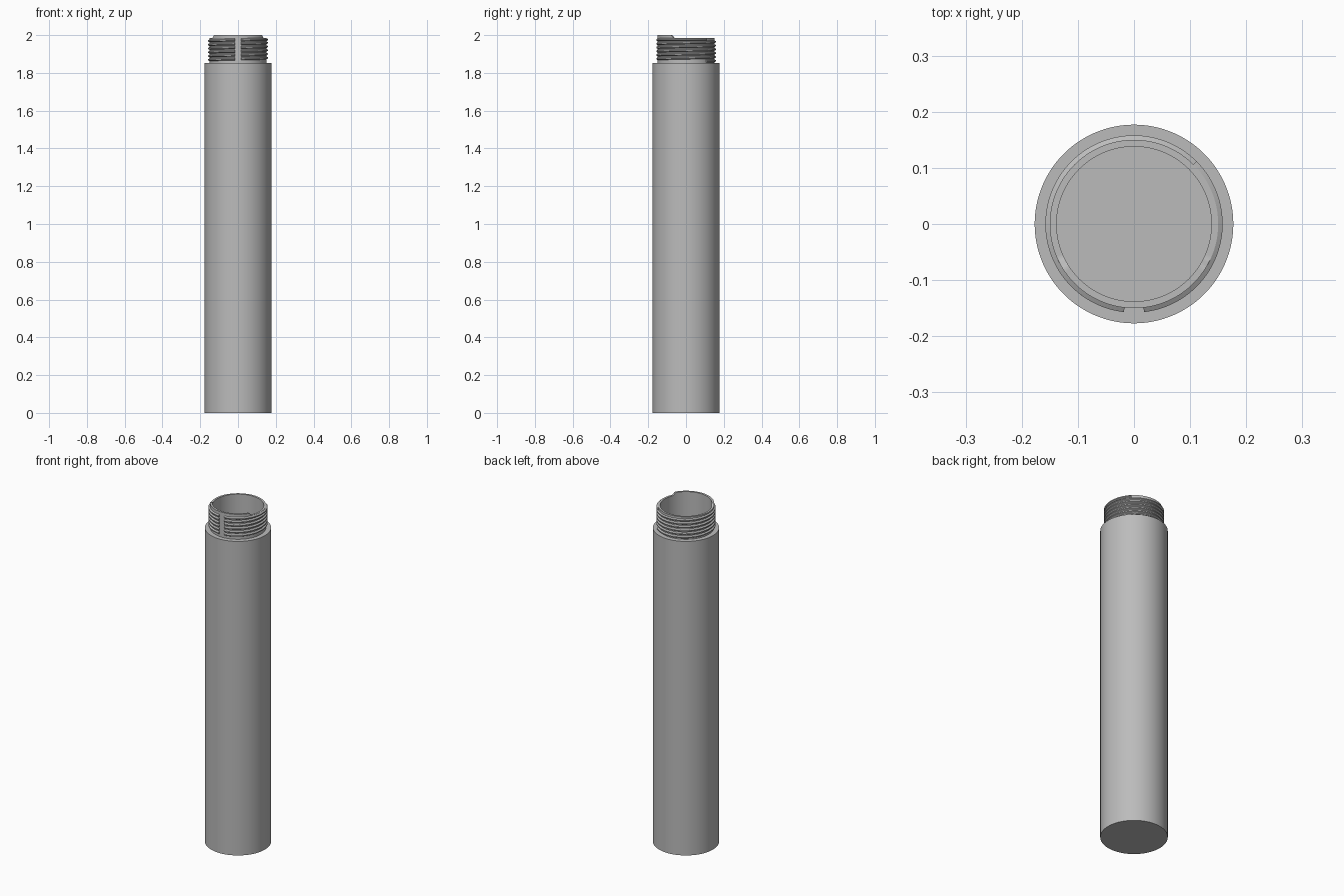
import bpy, bmesh, math

cube = bpy.data.objects.get("Cube")
if cube:
    bpy.data.objects.remove(cube)

SEGMENTS = 144
BODY_R, NECK_R, BORE_R = 0.177, 0.15, 0.138
SHOULDER_Z, RIM_Z, LIP_Z = 1.853, 1.985, 2.0

grey = bpy.data.materials.new("plain grey")
grey.use_nodes = True
colour = (0.5, 0.5, 0.5, 1)
grey.diffuse_color = colour
grey.node_tree.nodes["Principled BSDF"].inputs["Base Color"].default_value = colour


def finish(bm, name):
    bmesh.ops.recalc_face_normals(bm, faces=bm.faces)
    mesh = bpy.data.meshes.new(name)
    bm.to_mesh(mesh)
    bm.free()
    mesh.materials.append(grey)
    obj = bpy.data.objects.new(name, mesh)
    bpy.context.collection.objects.link(obj)
    bpy.ops.object.select_all(action='DESELECT')
    obj.select_set(True)
    bpy.context.view_layer.objects.active = obj
    bpy.ops.object.shade_smooth_by_angle(angle=math.radians(30))
    return obj


def bridge(bm, a, b):
    for i in range(len(a)):
        j = (i + 1) % len(a)
        bm.faces.new((a[i], a[j], b[j], b[i]))


def rim_height(y):
    # Raised lip along the front of the rim, with a short ramp at each end
    t = min(1, max(0, (-0.067 - y) / 0.01))
    return RIM_Z + (LIP_Z - RIM_Z) * t


# Hollow tube with a stepped neck and a closed base
bm = bmesh.new()
profile = [(BODY_R, 0), (BODY_R, SHOULDER_Z), (NECK_R, SHOULDER_Z),
           (NECK_R, None), (BORE_R, None), (BORE_R, 0.04)]
rings = []
for r, z in profile:
    ring = []
    for i in range(SEGMENTS):
        a = math.tau * i / SEGMENTS
        y = r * math.sin(a)
        height = rim_height(NECK_R * math.sin(a)) if z is None else z
        ring.append(bm.verts.new((r * math.cos(a), y, height)))
    rings.append(ring)
for lower, upper in zip(rings, rings[1:]):
    bridge(bm, lower, upper)
bm.faces.new(rings[0])
bm.faces.new(rings[-1])
finish(bm, "tube_body")

# Helical thread, interrupted by a narrow vertical slot at the front
PITCH, TURNS, STEPS = 0.02, 6, 120
SLOT = math.radians(6.5)
FRONT = 1.5 * math.pi
START = math.pi / 4
section = [(0.148, -0.009), (0.158, -0.003), (0.158, 0.003), (0.148, 0.009)]
bm = bmesh.new()


def thread_piece(begin, end):
    count = max(2, round(STEPS * (end - begin) / math.tau))
    loops = []
    for i in range(count + 1):
        a = begin + (end - begin) * i / count
        z0 = SHOULDER_Z + 0.009 + PITCH * (a - START) / math.tau
        z0 = min(z0, RIM_Z - 0.009)
        loops.append([bm.verts.new((r * math.cos(a), r * math.sin(a), z0 + dz))
                      for r, dz in section])
    for a, b in zip(loops, loops[1:]):
        bridge(bm, a, b)
    bm.faces.new(loops[0])
    bm.faces.new(loops[-1])


begin, finish_angle = START, START + TURNS * math.tau
for turn in range(TURNS):
    gap = FRONT + turn * math.tau
    thread_piece(begin, gap - SLOT)
    begin = gap + SLOT
thread_piece(begin, finish_angle)
finish(bm, "neck_thread")
